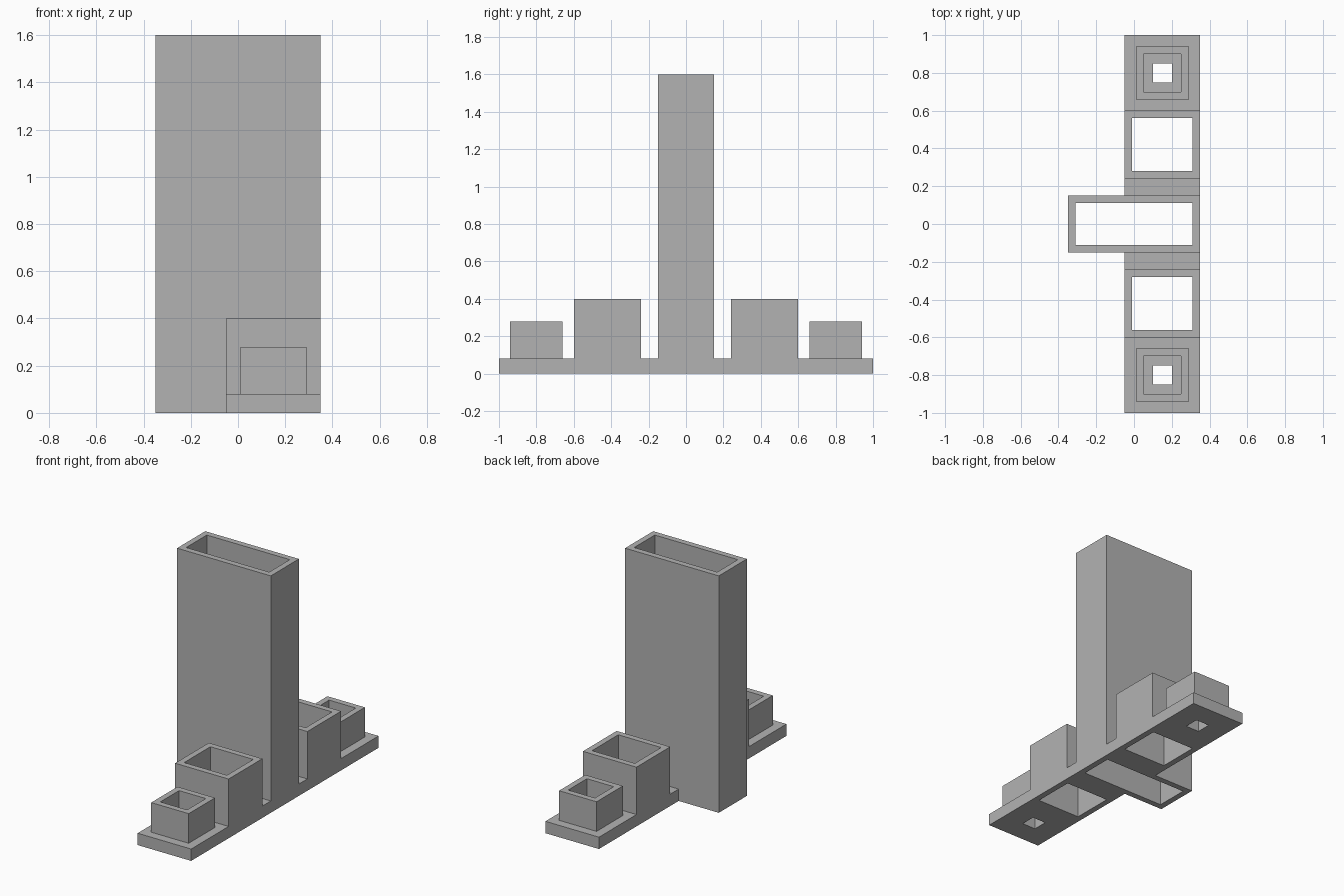
import bpy
import bmesh

cube = bpy.data.objects.get("Cube")
if cube:
    bpy.data.objects.remove(cube, do_unlink=True)

grey = bpy.data.materials.new("plain grey")
grey.use_nodes = True
colour = (0.45, 0.45, 0.45, 1)
grey.diffuse_color = colour
grey.node_tree.nodes["Principled BSDF"].inputs["Base Color"].default_value = colour


def rectangle(bm, x, y, z):
    corners = ((x[0], y[0]), (x[1], y[0]), (x[1], y[1]), (x[0], y[1]))
    return [bm.verts.new((a, b, z)) for a, b in corners]


def block(name, x, y, z, wall=None, mirror=False):
    """Upright box; with a wall thickness it is open right through."""
    bm = bmesh.new()
    low, high = (rectangle(bm, x, y, h) for h in z)
    loops = [low, high]
    if wall:
        inner_x = (x[0] + wall[0], x[1] - wall[0])
        inner_y = (y[0] + wall[1], y[1] - wall[1])
        in_low, in_high = (rectangle(bm, inner_x, inner_y, h) for h in z)
        loops = [low, high, in_high, in_low, low]
    else:
        bm.faces.new(low)
        bm.faces.new(high)
    # Join each neighbouring pair of rectangles with four sides
    for a, b in zip(loops, loops[1:]):
        for i in range(4):
            j = (i + 1) % 4
            bm.faces.new((a[i], a[j], b[j], b[i]))
    bmesh.ops.recalc_face_normals(bm, faces=bm.faces)
    mesh = bpy.data.meshes.new(name)
    bm.to_mesh(mesh)
    bm.free()
    mesh.materials.append(grey)
    obj = bpy.data.objects.new(name, mesh)
    bpy.context.collection.objects.link(obj)
    if mirror:
        mod = obj.modifiers.new("front and back", "MIRROR")
        mod.use_axis = (False, True, False)
    return obj


WALL = (0.04, 0.04)
BASE_X = (-0.05, 0.35)
BASE_TOP = 0.08

# Tall central sleeve
block("tall_sleeve", (-0.35, 0.35), (-0.15, 0.15), (0, 1.6), WALL)

# Base strip joining the sleeves
block("base_link", BASE_X, (0.15, 0.24), (0, BASE_TOP), mirror=True)

# Medium sleeves, open through the base
block("medium_sleeve", BASE_X, (0.24, 0.6), (0, 0.4), WALL, mirror=True)

# End plates with a small drain hole, and the cups on them
block("end_plate", BASE_X, (0.6, 1), (0, BASE_TOP), (0.15, 0.15), mirror=True)
block("small_cup", (0.01, 0.29), (0.66, 0.94), (BASE_TOP, 0.28), WALL, mirror=True)
